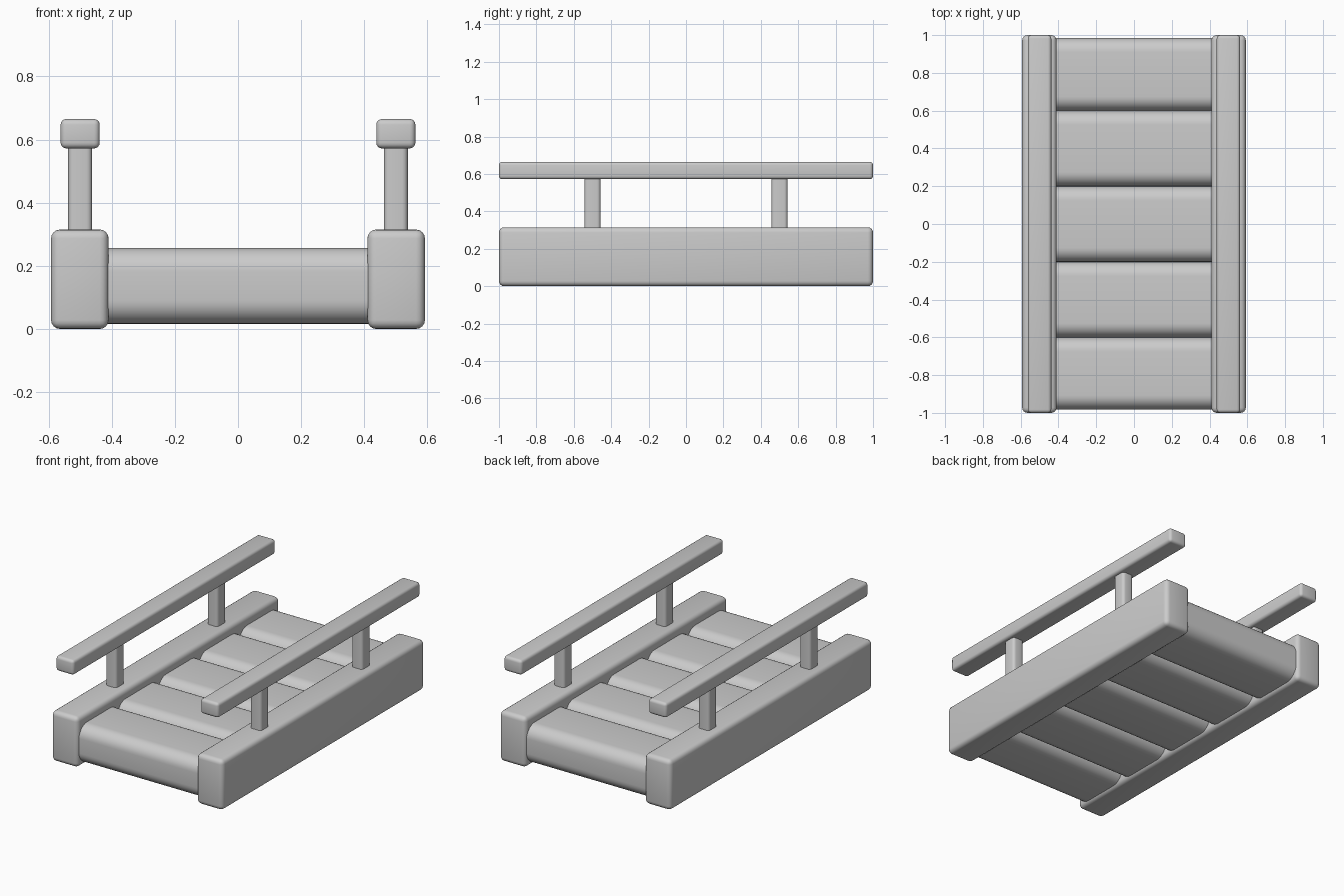
import bpy, bmesh, math

if "Cube" in bpy.data.objects:
    bpy.data.objects.remove(bpy.data.objects["Cube"])


def finish(name, bm):
    me = bpy.data.meshes.new(name)
    bm.to_mesh(me)
    bm.free()
    ob = bpy.data.objects.new(name, me)
    bpy.context.collection.objects.link(ob)
    bpy.ops.object.select_all(action='DESELECT')
    ob.select_set(True)
    bpy.context.view_layer.objects.active = ob
    bpy.ops.object.shade_smooth_by_angle(angle=math.radians(35))
    return ob


def rounded_box(name, x, y, z, radius, axis=None, segments=4, mirror=False):
    """Box from (min, max) ranges; rounds all edges or only those along axis."""
    bm = bmesh.new()
    bmesh.ops.create_cube(bm, size=1)
    for v in bm.verts:
        for i, (lo, hi) in enumerate((x, y, z)):
            v.co[i] = hi if v.co[i] > 0 else lo
    edges = [e for e in bm.edges if axis is None
             or abs((e.verts[0].co - e.verts[1].co)[axis]) > 1e-4]
    bmesh.ops.bevel(bm, geom=edges, offset=radius, segments=segments,
                    profile=0.5, affect='EDGES')
    ob = finish(name, bm)
    if mirror:
        ob.modifiers.new("mirror", 'MIRROR')
    return ob


# Side beams and handrails, mirrored across x
rounded_box("side_beams", (0.41, 0.592), (-1, 1), (0, 0.315), 0.028, mirror=True)
rounded_box("handrails", (0.438, 0.562), (-1, 1), (0.572, 0.665), 0.018, mirror=True)

# Handrail posts
for label, y in (("front", -0.5), ("back", 0.5)):
    rounded_box(label + "_posts", (0.462, 0.538), (y - 0.043, y + 0.043),
                (0.29, 0.6), 0.018, axis=2, mirror=True)

# Padded deck planks, touching one another
edges_y = [-0.982, -0.6, -0.2, 0.2, 0.6, 0.985]
for i in range(5):
    rounded_box(f"deck_plank_{i + 1}", (-0.45, 0.45), (edges_y[i], edges_y[i + 1]),
                (0.016, 0.257), 0.075, axis=0, segments=8)
